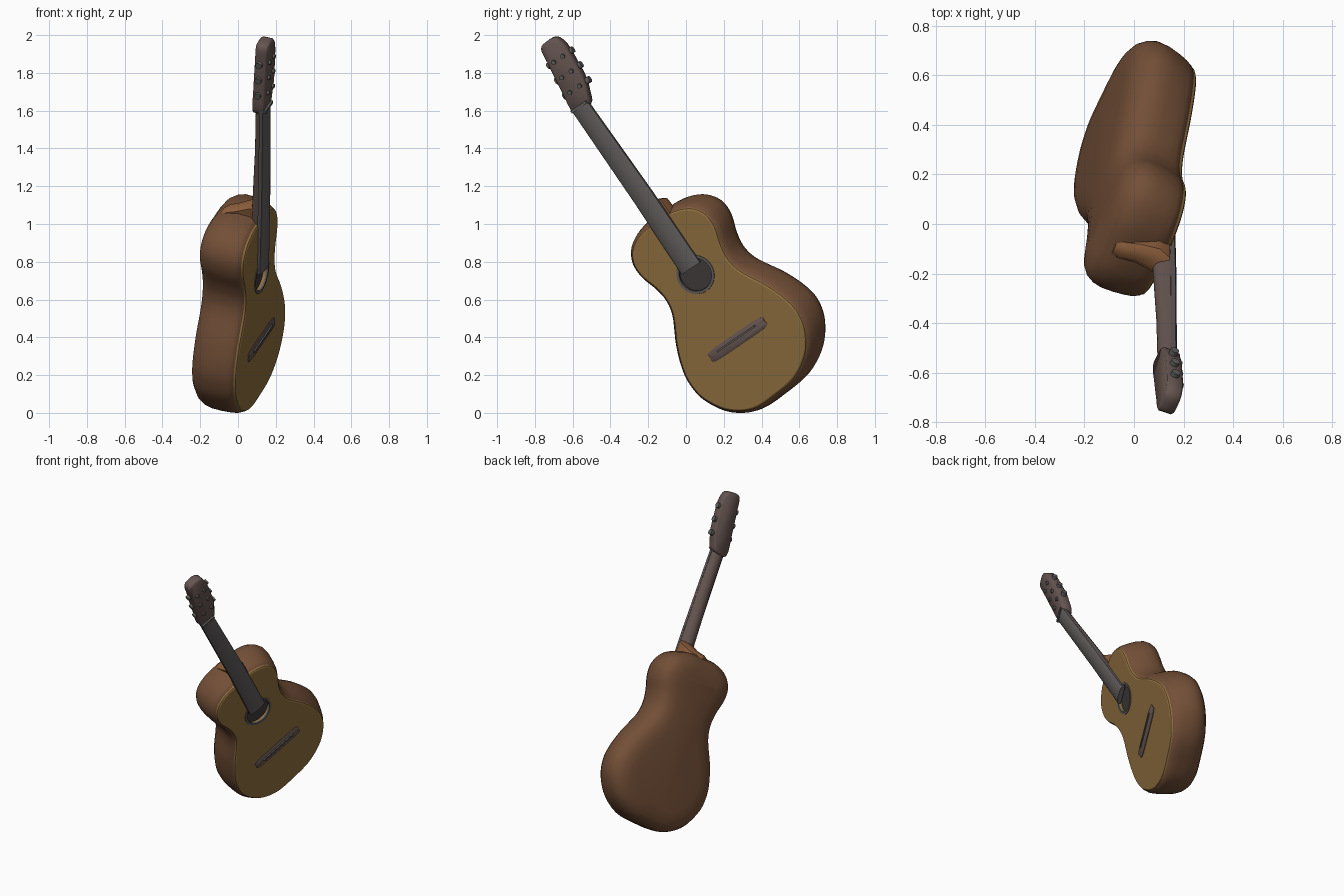
import bpy, bmesh, math
from mathutils import Matrix, Vector

if "Cube" in bpy.data.objects:
    bpy.data.objects.remove(bpy.data.objects["Cube"])

# Leaning frame: local x = across body, y = along neck, z = out of soundboard
U = Vector((0, -0.563, 0.826)).normalized()
V = Vector((0.36, 0.933 * U.z, -0.933 * U.y)).normalized()
N = V.cross(U)
O = Vector((0.115, 0.275, 0.39))
FRAME = Matrix.Translation(O) @ Matrix((V, U, N)).transposed().to_4x4()


def material(name, rgb):
    m = bpy.data.materials.new(name)
    m.diffuse_color = (*rgb, 1)
    m.use_nodes = True
    m.node_tree.nodes["Principled BSDF"].inputs["Base Color"].default_value = m.diffuse_color
    return m


WOOD = material("brown_wood", (0.17, 0.078, 0.038))
SPRUCE = material("golden_top", (0.28, 0.16, 0.05))
DARK = material("dark_wood", (0.115, 0.105, 0.103))
HOLE = material("hole_shadow", (0.05, 0.043, 0.042))
HEEL = material("orange_wood", (0.26, 0.11, 0.045))
HEAD = material("head_wood", (0.13, 0.09, 0.08))
METAL = material("tuner_metal", (0.11, 0.11, 0.105))


def finish(bm, name, mat, angle=40):
    bmesh.ops.recalc_face_normals(bm, faces=bm.faces)
    me = bpy.data.meshes.new(name)
    bm.to_mesh(me)
    bm.free()
    ob = bpy.data.objects.new(name, me)
    bpy.context.collection.objects.link(ob)
    ob.matrix_world = FRAME
    me.materials.append(mat)
    bpy.ops.object.select_all(action='DESELECT')
    ob.select_set(True)
    bpy.context.view_layer.objects.active = ob
    bpy.ops.object.shade_smooth_by_angle(angle=math.radians(angle))
    return ob


def loft(name, rings, mat, angle=40, caps=True, closed=False):
    """Skin rings of equal length; cap the ends or join last to first."""
    bm = bmesh.new()
    loops = [[bm.verts.new(p) for p in r] for r in rings]
    n = len(loops[0])
    pairs = list(zip(loops, loops[1:])) + ([(loops[-1], loops[0])] if closed else [])
    for a, b in pairs:
        for i in range(n):
            bm.faces.new((a[i], a[(i + 1) % n], b[(i + 1) % n], b[i]))
    if caps and not closed:
        bm.faces.new(loops[0])
        bm.faces.new(loops[-1])
    return finish(bm, name, mat, angle)


def smooth_loop(pts, k=6):
    """Closed Catmull-Rom curve through 2D points."""
    out, n = [], len(pts)
    P = [Vector(p) for p in pts]
    for i in range(n):
        a, b, c, d = P[i - 1], P[i], P[(i + 1) % n], P[(i + 2) % n]
        for j in range(k):
            t = j / k
            out.append(0.5 * (2 * b + (c - a) * t + (2 * a - 5 * b + 4 * c - d) * t * t
                              + (3 * b - a - 3 * c + d) * t ** 3))
    return out


def inset(loop, d):
    """Move a counter-clockwise loop inwards by d."""
    n = len(loop)
    out = []
    for i in range(n):
        t = (loop[(i + 1) % n] - loop[i - 1]).normalized()
        out.append(loop[i] + Vector((-t.y, t.x)) * d)
    return out


def at(loop, z):
    return [(p.x, p.y, z) for p in loop]


def box(name, loc, size, mat):
    bm = bmesh.new()
    bmesh.ops.create_cube(bm, size=1, matrix=Matrix.Translation(loc) @ Matrix.Diagonal((*size, 1)))
    return finish(bm, name, mat)


def cylinder(name, loc, r, h, mat, axis='Z', seg=16):
    bm = bmesh.new()
    bmesh.ops.create_cone(bm, cap_ends=True, segments=seg, radius1=r, radius2=r, depth=h)
    rot = Matrix.Rotation(math.pi / 2, 4, 'Y') if axis == 'X' else Matrix()
    bm.transform(Matrix.Translation(loc) @ rot)
    return finish(bm, name, mat)


# Body outline: right half from tail to shoulder, mirrored, left tail a little fuller
half = [(0.15, -0.355), (0.28, -0.28), (0.36, -0.17), (0.387, -0.06), (0.372, 0.04),
        (0.325, 0.16), (0.25, 0.295), (0.23, 0.38), (0.24, 0.46), (0.27, 0.56),
        (0.266, 0.65), (0.215, 0.725), (0.12, 0.768)]
left = [(-x - (0.008 if y < -0.1 else 0), y - (0.014 if y < -0.25 else 0)) for x, y in reversed(half)]
outline = smooth_loop([(0, -0.375)] + half + [(0, 0.775)] + left)
HC = Vector((0.01, 0.41))


def hole_ring(r, z):
    """Circle round the sound hole, one point per outline point."""
    return [(*(HC + (p - HC).normalized() * r), z) for p in outline]


def body_ring(d, z):
    """Outline at depth z; the right side flares towards the back."""
    f = 0.13 * max(0, min(1, (-z - 0.02) / 0.13))
    return [(p.x * (1 + f) if p.x > 0 else p.x, p.y * (1 + f * 0.12), z) for p in inset(outline, d)]


# Body: rounded sides, domed back, recessed sound hole
profile = [(0.035, 0.0), (0.014, -0.01), (0.003, -0.035), (0.0, -0.07), (0.0, -0.12), (0.003, -0.17),
           (0.012, -0.205), (0.03, -0.235), (0.06, -0.257), (0.1, -0.268), (0.15, -0.275)]
loft("body", [hole_ring(0.094, -0.028), hole_ring(0.094, 0.0)]
     + [body_ring(d, z) for d, z in profile], WOOD, 60)

# Soundboard with open hole
loft("soundboard", [at(inset(outline, 0.018), -0.008), at(inset(outline, 0.022), 0.002),
                    at(inset(outline, 0.03), 0.007), hole_ring(0.092, 0.007), hole_ring(0.092, -0.024)],
     SPRUCE, 25, caps=False)
cylinder("sound_hole", (HC.x, HC.y, -0.022), 0.093, 0.012, HOLE, seg=48)

# Rosette around the hole
loft("rosette", [hole_ring(r, z) for r, z in
                 [(0.088, 0.0), (0.09, 0.01), (0.105, 0.01), (0.107, 0.0)]], DARK, closed=True)

# Bridge with saddle
bar = smooth_loop([(-0.17, -0.03), (0, -0.034), (0.17, -0.03), (0.186, 0),
                   (0.17, 0.03), (0, 0.034), (-0.17, 0.03), (-0.186, 0)], 4)
loft("bridge", [at(bar, 0.0), at(bar, 0.011), at(inset(bar, 0.008), 0.016)], HEAD)
box("saddle", (0, 0.008, 0.017), (0.26, 0.01, 0.014), DARK)


# Neck: flat front, rounded back, tapering to the nut
def neck_ring(y, x, w, front, depth):
    return [(x + w * math.cos(a), y, front - depth * math.sin(a))
            for a in [math.pi * i / 12 for i in range(13)]]


loft("neck", [neck_ring(0.70, 0.018, 0.058, 0.02, 0.075), neck_ring(0.86, 0.02, 0.056, 0.02, 0.066),
              neck_ring(1.2, 0.02, 0.052, 0.024, 0.055), neck_ring(1.50, 0.015, 0.05, 0.026, 0.05)], HEAD)


# Fingerboard reaching to the sound hole
def board_ring(y, x, w, lift):
    return [(x + sx * w, y, z + lift) for sx, z in
            [(-1, 0.004), (1, 0.004), (1, 0.024), (0.8, 0.033), (0, 0.037), (-0.8, 0.033), (-1, 0.024)]]


loft("fingerboard", [board_ring(0.45, 0.012, 0.062, -0.004), board_ring(0.9, 0.018, 0.058, 0.002),
                     board_ring(1.49, 0.014, 0.052, 0.008)], DARK)

# Heel running down the shoulder towards the back
loft("heel", [[(x + w * sx, y, z) for sx, y in [(-1, 0.74), (1, 0.74), (1, y1 - 0.015), (0.5, y1),
                                               (-0.5, y1), (-1, y1 - 0.015)]]
              for z, x, w, y1 in [(0.0, 0.03, 0.054, 0.86), (-0.05, 0.045, 0.055, 0.845),
                                  (-0.12, 0.03, 0.045, 0.815), (-0.18, 0.01, 0.04, 0.80),
                                  (-0.21, 0.0, 0.035, 0.78)]], HEEL)

# Headstock
plate = smooth_loop([(-0.035, 1.47), (0.06, 1.47), (0.095, 1.53), (0.12, 1.60), (0.132, 1.70),
                     (0.138, 1.80), (0.115, 1.862), (0.06, 1.873), (0.015, 1.855), (0.0, 1.77),
                     (-0.022, 1.62)], 4)
loft("headstock", [at(inset(plate, 0.008), -0.03), at(plate, -0.022), at(plate, 0.03),
                   at(inset(plate, 0.008), 0.038)], HEAD, 50)
box("nut", (0.014, 1.49, 0.033), (0.104, 0.016, 0.034), METAL)

# Tuners: three posts and side buttons on each edge
for i, y in enumerate((1.58, 1.67, 1.76)):
    for side, sgn, edge in (("left", -1, -0.02 + 0.011 * i), ("right", 1, 0.118 + 0.008 * i)):
        cylinder(f"tuner_post_{side}_{i}", (edge - sgn * 0.035, y, 0.038), 0.012, 0.024, METAL)
        cylinder(f"tuner_button_{side}_{i}", (edge + sgn * 0.008, y, 0.0), 0.018, 0.026, METAL, axis='X')
